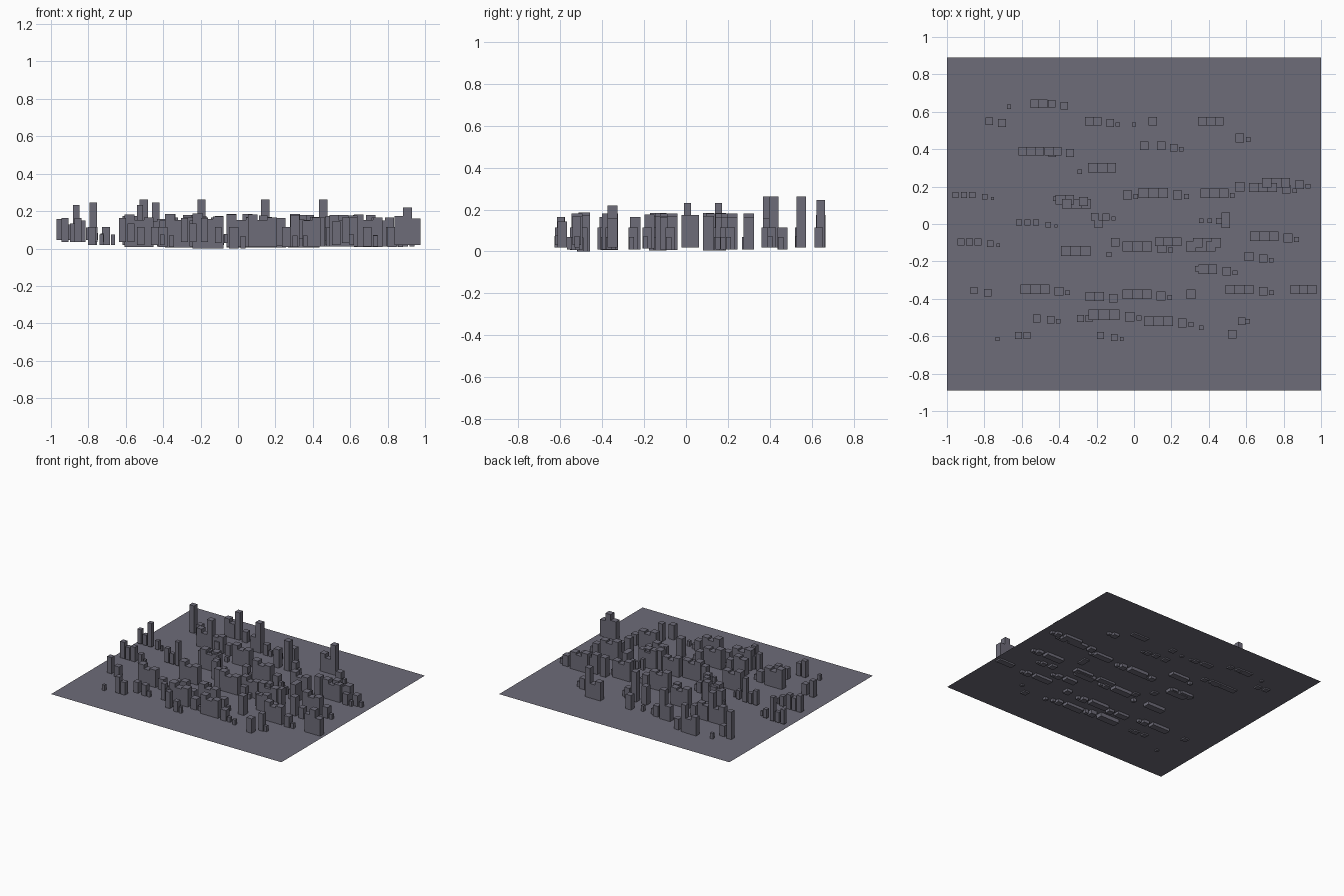
import bpy, bmesh
from mathutils import Matrix, Vector

if "Cube" in bpy.data.objects:
    bpy.data.objects.remove(bpy.data.objects["Cube"])

GROUND_Z = 0.03
slate = bpy.data.materials.new("slate")
slate.diffuse_color = (0.155, 0.15, 0.19, 1)
slate.use_nodes = True
slate.node_tree.nodes["Principled BSDF"].inputs["Base Color"].default_value = slate.diffuse_color


def add_box(bm, x, y, w, z0, z1):
    m = Matrix.Translation(Vector((x, y, (z0 + z1) / 2))) @ Matrix.Diagonal((w, w, z1 - z0, 1))
    bmesh.ops.create_cube(bm, size=1, matrix=m)


def finish(bm, name):
    me = bpy.data.meshes.new(name)
    bm.to_mesh(me)
    bm.free()
    me.materials.append(slate)
    ob = bpy.data.objects.new(name, me)
    bpy.context.collection.objects.link(ob)


def city_block(name, x, y, s, pattern):
    """Five slots: three terrace plots, a house and a shed.
    T terrace, X tower, Y low tower, Z slim tower, h house, s shed, '.' empty."""
    bm = bmesh.new()
    k = max(s, 0.9)
    z0 = max(0.0, 0.11 - 0.1 * s)
    slots = ((0, 0), (0.05, 0), (0.1, 0), (0.175, -0.01), (0.22, -0.018))
    for i, kind in enumerate(pattern):
        if kind == '.':
            continue
        dx, dy = slots[i]
        w, top = {
            'T': (0.05, 0.115 + 0.065 * s - (0, 0.03, 0.015, 0, 0)[i]),
            'X': (0.05, 0.15 + 0.125 * s),
            'Y': (0.05, 0.22),
            'Z': (0.045, 0.245),
            'h': (0.046, z0 + 0.105 * s),
            's': (0.025, z0 + 0.06 * s),
        }[kind]
        add_box(bm, x + dx * k, y + dy, w * s, z0, top)
    finish(bm, name)


# thin ground sheet
bm = bmesh.new()
bmesh.ops.create_grid(bm, x_segments=1, y_segments=1, size=1,
                      matrix=Matrix.Translation((0, 0, GROUND_Z)) @ Matrix.Diagonal((1, 0.89, 1, 1)))
finish(bm, "ground_sheet")

# rows of buildings: first plot x, y, size, pattern
back = [
    (-.866, .645, .9, "....s"), (-.53, .642, .9, "TTZh"),
    (-.863, .55, .9, "..Zh"), (-.285, .55, .9, ".TXhs"), (-.198, .55, .9, "....s"),
    (.055, .55, .9, ".T"), (.365, .55, .9, "TTX"),
    (.39, .47, 1, "...hs"), (.055, .418, .9, "T.Xhs"),
    (-.595, .39, .9, "TTXh"), (-.5, .39, .9, ".TTh"),
    (-.22, .3, 1, "TTT"), (-.51, .298, 1, "....s"),
]
middle = [
    (-.955, .155, .65, "TTXhs"), (-.64, .153, 1, "....s"),
    (-.445, .13, 1, ".TTT"), (-.36, .108, 1.05, "TTT"),
    (-.21, .165, 1, "...hs"), (.05, .165, 1.05, "TTThs"),
    (.38, .165, 1, "TTT"), (.305, .17, 1, "....s"),
    (.565, .2, 1, "T"), (.64, .195, 1, "TTThs"), (.71, .22, 1, "TTThs"),
    (.49, .04, .9, "T"), (.49, .002, .9, "T"), (.36, .018, .5, "TT"), (.297, .025, .7, "...h"),
    (-.21, .04, .8, "T"), (-.308, .048, .8, "...hs"), (-.19, .0, .9, "T"),
    (-.615, .007, .65, "TTXhs"), (-.925, -.095, .75, "TTThs"),
    (-.365, -.145, 1.05, "TTT.s"), (-.1, -.098, .9, "T"),
    (-.035, -.12, 1.05, "TTThs"), (.135, -.095, .95, "TTT"),
    (.305, -.12, 1.05, "TTT"), (.34, -.1, 1, "TTT"), (.645, -.065, 1.02, "TTThs"),
    (.615, -.173, .95, "T"), (.525, -.175, .95, "...hs"),
    (.34, -.24, .6, "T"), (.32, -.242, 1, ".TThs"),
]
front = [
    (-.855, -.355, .75, "T"), (-.94, -.357, .9, "...h"),
    (-.58, -.35, 1.02, "TTThs"), (-.285, -.388, 1, ".TTh"),
    (-.035, -.375, 1.03, "TTThs"), (.305, -.375, 1, "T"),
    (.515, -.35, 1, "TTThs"), (.86, -.35, .92, "TYT"),
    (-.678, -.495, .9, "...h"), (-.603, -.502, .9, "...hs"),
    (-.285, -.505, .75, "TT"), (-.215, -.485, 1.1, "TTThs"),
    (.08, -.52, 1.02, "TTThs"), (.14, -.537, 1, "....s"),
    (.575, -.52, .8, "T"), (.41, -.502, .9, "....s"), (.48, -.59, .9, ".T"),
    (-.928, -.597, .9, "....s"), (-.617, -.595, .75, "TT"),
    (-.18, -.597, .75, "T"), (-.263, -.597, .8, "...hs"),
]
for band, rows in (("back", back), ("middle", middle), ("front", front)):
    for n, row in enumerate(rows, 1):
        city_block(f"{band}_buildings_{n}", *row)
